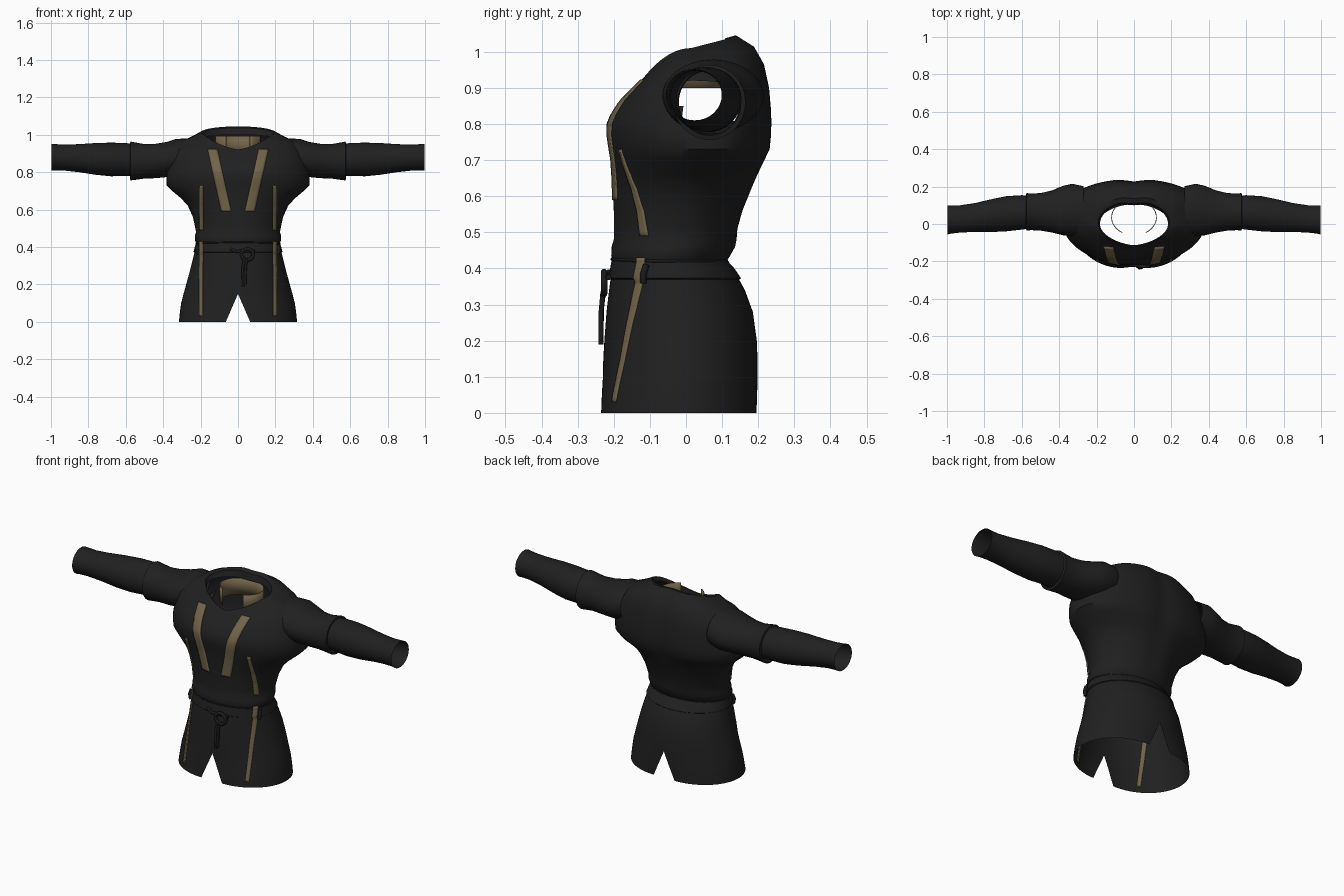
import bpy, bmesh, math
from mathutils import Vector
from mathutils.bvhtree import BVHTree

if "Cube" in bpy.data.objects:
    bpy.data.objects.remove(bpy.data.objects["Cube"])


def material(name, rgb):
    m = bpy.data.materials.new(name)
    m.diffuse_color = (*rgb, 1)
    m.use_nodes = True
    m.node_tree.nodes["Principled BSDF"].inputs["Base Color"].default_value = m.diffuse_color
    return m


CLOTH = material("black cloth", (0.0145, 0.0145, 0.0145))
CORD = material("dark cord", (0.011, 0.011, 0.011))
GOLD = material("dull gold trim", (0.17, 0.128, 0.067))


def make(name, verts, faces, mat, angle=40):
    me = bpy.data.meshes.new(name)
    me.from_pydata([tuple(v) for v in verts], [], faces)
    bm = bmesh.new()
    bm.from_mesh(me)
    bmesh.ops.remove_doubles(bm, verts=bm.verts, dist=0.0004)
    bmesh.ops.recalc_face_normals(bm, faces=bm.faces)
    bm.to_mesh(me)
    bm.free()
    ob = bpy.data.objects.new(name, me)
    bpy.context.collection.objects.link(ob)
    me.materials.append(mat)
    bpy.context.view_layer.objects.active = ob
    ob.select_set(True)
    bpy.ops.object.shade_smooth_by_angle(angle=math.radians(angle))
    ob.select_set(False)
    return ob


def grid(rows, closed=False):
    """Join rows of points into a sheet or tube."""
    n = len(rows[0])
    verts = [p for r in rows for p in r]
    faces = []
    for i in range(len(rows) - 1):
        for j in range(n if closed else n - 1):
            k = (j + 1) % n
            faces.append((i * n + j, i * n + k, (i + 1) * n + k, (i + 1) * n + j))
    return verts, faces


def thicken(ob, t):
    m = ob.modifiers.new("thickness", 'SOLIDIFY')
    m.thickness, m.offset = t, 0


def outline(hw, yf, yb, zf, zs, zb, angles, gap=0):
    """Cross-section running from the front, with its own front, side and back heights."""
    pts = []
    for a in angles:
        s, c = math.sin(a), math.cos(a)
        if s < 0 and zs > .97 and hw < .22:        # neckline comes to a soft point
            c = math.copysign(abs(c) ** 1.3, c)
        x = c * (hw - gap) + gap
        # squarer upper back
        q = s ** .68 if s > 0 and zs > .68 and hw > .22 else s
        y = (yf + yb) / 2 + (yb - yf) / 2 * q
        z = zs + ((zf - zs) * s * s if s < 0 else (zb - zs) * s)
        if s > 0 and z > 0.5:
            y -= (.014 if z > .68 else .006) * math.exp(-(x / 0.05) ** 2)      # spine hollow
        pts.append((x, y, z))
    return pts


N = 64
FULL = [-math.pi / 2 + 2 * math.pi * i / N for i in range(N)]
HALF = [-math.pi / 2 + math.pi * i / 32 for i in range(33)]

# Torso: level rings, then slanted rings over the shoulders into the neck
level = [(.42, .222, -.204, .112), (.435, .23, -.207, .122), (.46, .231, -.206, .136),
         (.48, .224, -.2, .14), (.51, .23, -.2, .148), (.56, .241, -.2, .162),
         (.62, .268, -.203, .186), (.66, .304, -.205, .203), (.70, .352, -.208, .222),
         (.73, .381, -.213, .236), (.77, .382, -.22, .24)]
slant = [(.379, -.22, .241, .80, .81, .805), (.368, -.21, .24, .825, .85, .84),
         (.345, -.19, .235, .855, .92, .90), (.30, -.16, .222, .885, .967, .965),
         (.245, -.137, .195, .907, .99, 1.015),
         (.203, -.122, .15, .922, 1.01, 1.045), (.192, -.116, .122, .918, 1.007, 1.037),
         (.182, -.113, .114, .90, .985, 1.0)]
rows = [outline(h, f, b, z, z, z, FULL) for z, h, f, b in level]
rows += [outline(*r, FULL) for r in slant]
tv, tf = grid(rows, True)


def in_armhole(face):
    return all(abs(tv[i][0]) > .27 and ((tv[i][1] - .068) / .125) ** 2
               + ((tv[i][2] - .87) / .09) ** 2 < 1 for i in face)


make("torso", tv, [f for f in tf if not in_armhole(f)], CLOTH)

# Skirt: two panels that part at the front and back hem
skirt = [(0, .316, -.235, .195), (.05, .311, -.233, .197), (.1, .304, -.23, .198),
         (.15, .291, -.229, .198), (.2, .277, -.226, .196), (.28, .255, -.22, .185),
         (.34, .24, -.213, .163), (.4, .226, -.205, .13), (.44, .215, -.195, .105)]
rows = [outline(h, f, b, z, z, z, HALF, max(0, .065 * (1 - z / .15)))
        for z, h, f, b in skirt]
sv, sf = grid(rows)
sv2 = sv + [(-x, y, z) for x, y, z in sv]
sf2 = sf + [tuple(i + len(sv) for i in reversed(f)) for f in sf]
make("skirt", sv2, sf2, CLOTH)

# Waistband over the top of the skirt
band = [(.37, .233, -.211, .149), (.373, .238, -.215, .152), (.40, .231, -.21, .134),
        (.422, .225, -.206, .114)]
wv, wf = grid([outline(h, f, b, z, z, z, FULL) for z, h, f, b in band], True)
make("waistband", wv, wf, CLOTH)


def sleeve(name, side, sections):
    """Tube along x; each section is x, y centre, z centre, y radius, z radius."""
    rows = []
    for x, cy, cz, ry, rz in sections:
        rows.append([(side * x, cy + ry * math.cos(a), cz + rz * math.sin(a))
                     for a in [2 * math.pi * i / 32 for i in range(32)]])
    make(name, *grid(rows, True), CLOTH)


for side, word in ((1, "right"), (-1, "left")):
    sleeve(word + "_upper_sleeve", side,
           [(.27, .072, .882, .13, .098), (.33, .075, .877, .14, .101), (.38, .072, .868, .132, .094),
            (.44, .067, .86, .112, .092), (.50, .065, .858, .10, .092), (.55, .065, .859, .098, .10),
            (.575, .065, .86, .1, .104), (.578, .065, .86, .088, .092), (.55, .065, .86, .085, .088)])
    sleeve(word + "_forearm_sleeve", side,
           [(.53, .064, .862, .085, .085), (.60, .062, .868, .092, .088), (.68, .055, .868, .094, .09),
            (.76, .045, .871, .088, .085), (.85, .035, .875, .077, .075), (.93, .027, .878, .073, .069),
            (.975, .024, .88, .075, .07), (.998, .022, .88, .078, .072)])

# Surface that the trim is laid on
allv = tv + sv2 + wv
allf = tf + [tuple(i + len(tv) for i in f) for f in sf2]
allf += [tuple(i + len(tv) + len(sv2) for i in f) for f in wf]
bvh = BVHTree.FromPolygons([Vector(v) for v in allv], allf)


def trim(name, top, bottom, width, steps):
    """Thin plate that follows the cloth and shows on both of its sides."""
    rows = []
    for i in range(steps + 1):
        t = i / steps
        x = top[0] + (bottom[0] - top[0]) * t
        z = top[1] + (bottom[1] - top[1]) * t
        row = []
        for j in range(5):
            px = x + width * (j / 4 - .5)
            hit, nor, _, _ = bvh.ray_cast(Vector((px, -1, z)), Vector((0, 1, 0)))
            if nor.y > 0:
                nor = -nor
            row.append(hit + nor * .0005)
        rows.append(row)
    thicken(make(name, *grid(rows), GOLD), .0095)


for side, word in ((1, "right"), (-1, "left")):
    trim(word + "_chest_band", (side * .136, .92), (side * .062, .59), .052, 30)
    trim(word + "_torso_stripe", (side * .195, .73), (side * .195, .49), .017, 24)
    trim(word + "_skirt_stripe", (side * .196, .43), (side * .196, .03), .017, 36)

# Upright gold neck lining, open at the front
arc = [math.radians(-58 + 296 * i / 32) for i in range(33)]
lining = [[(.12 * math.cos(a), .035 + .095 * math.sin(a), z) for a in arc] for z in (.9, .945, .993)]
thicken(make("neck_lining", *grid(lining), GOLD), .004)


def cord(name, pts, r, cyclic=False):
    cu = bpy.data.curves.new(name, 'CURVE')
    cu.dimensions, cu.bevel_depth, cu.bevel_resolution = '3D', r, 3
    cu.use_fill_caps = True
    sp = cu.splines.new('POLY')
    sp.points.add(len(pts) - 1)
    for p, q in zip(sp.points, pts):
        p.co = (*q, 1)
    sp.use_cyclic_u = cyclic
    ob = bpy.data.objects.new(name, cu)
    bpy.context.collection.objects.link(ob)
    cu.materials.append(CORD)


# Waist cord, front loop and hanging tassel
cord("waist_cord", outline(.224, -.205, .113, .425, .42, .42, FULL), .004, True)
cord("front_loop", [(.05 + .032 * math.cos(a), -.227, .36 + .03 * math.sin(a)) for a in FULL[::4]],
     .009, True)
cord("front_tie", [(-.04, -.213, .39), (-.01, -.22, .375), (.02, -.224, .38), (.09, -.214, .375)], .008)
cord("tassel_cord", [(.035, -.228, .34), (.025, -.234, .29), (.028, -.236, .19)], .007)
cord("tassel", [(.045, -.23, .335), (.04, -.235, .28), (.038, -.236, .2)], .007)
for side, word in ((1, "right"), (-1, "left")):
    cord(word + "_belt_loop", [(side * .214, -.118, .36), (side * .219, -.118, .385),
                               (side * .215, -.11, .41)], .009)
